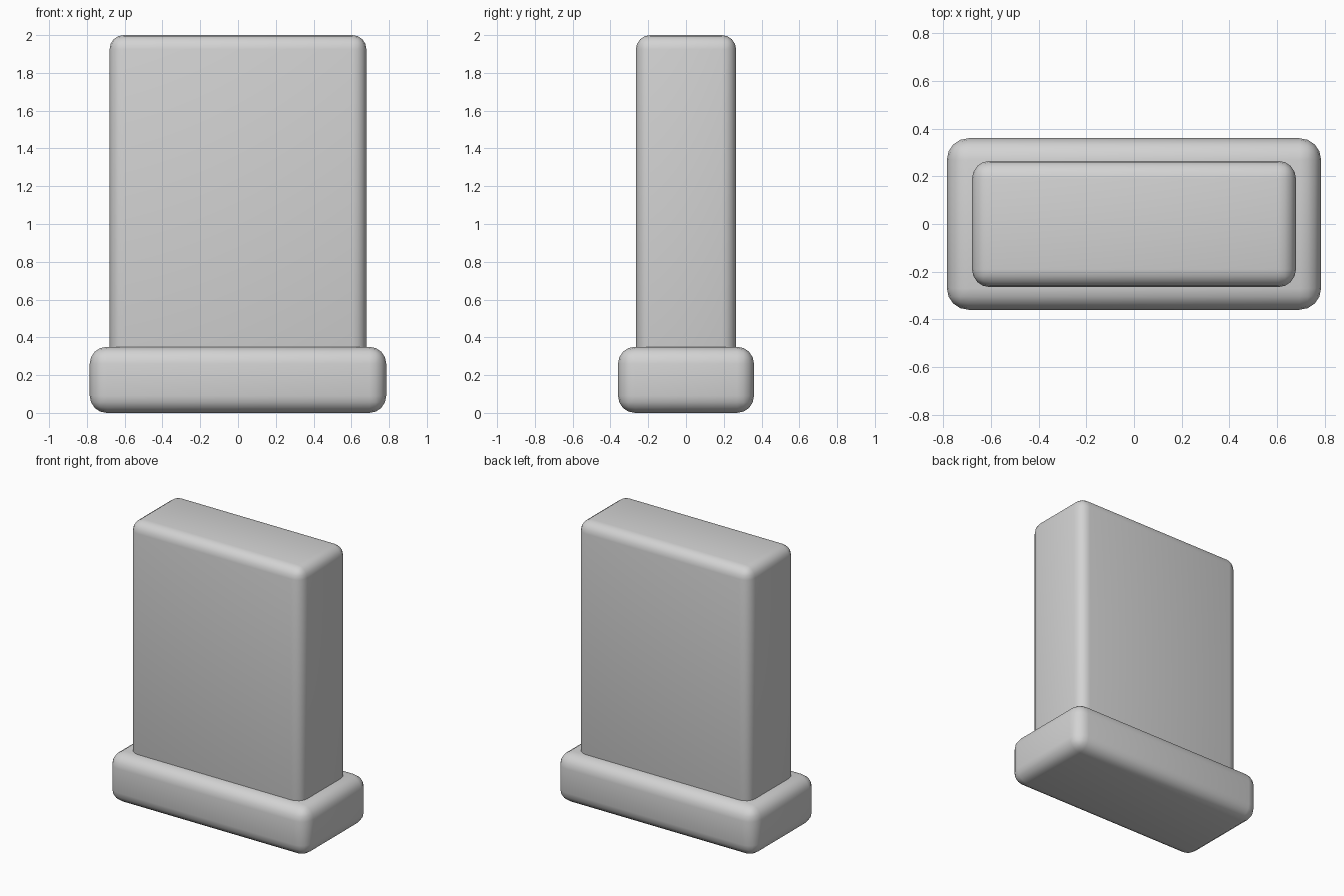
import bpy

if "Cube" in bpy.data.objects:
    bpy.data.objects.remove(bpy.data.objects["Cube"], do_unlink=True)

stone = bpy.data.materials.new("grey stone")
stone.use_nodes = True
colour = (0.65, 0.65, 0.65, 1)
stone.diffuse_color = colour
stone.node_tree.nodes["Principled BSDF"].inputs["Base Color"].default_value = colour


def rounded_block(name, width, depth, bottom, top, radius):
    """Softly rounded, smooth-shaded box standing on the given height."""
    bpy.ops.mesh.primitive_cube_add(size=1, location=(0, 0, (bottom + top) / 2))
    block = bpy.context.object
    block.name = name
    block.scale = (width, depth, top - bottom)
    bpy.ops.object.transform_apply(location=False, rotation=False, scale=True)
    block.data.materials.append(stone)
    bevel = block.modifiers.new("rounded edges", "BEVEL")
    bevel.width = radius
    bevel.segments = 4
    bevel.limit_method = "NONE"
    bpy.ops.object.modifier_apply(modifier=bevel.name)
    bpy.ops.object.shade_smooth()
    return block


# Wide plinth, and the upright slab sunk into it
rounded_block("plinth", 1.57, 0.72, 0, 0.35, 0.09)
rounded_block("upright_slab", 1.36, 0.53, 0.2, 2, 0.075)
